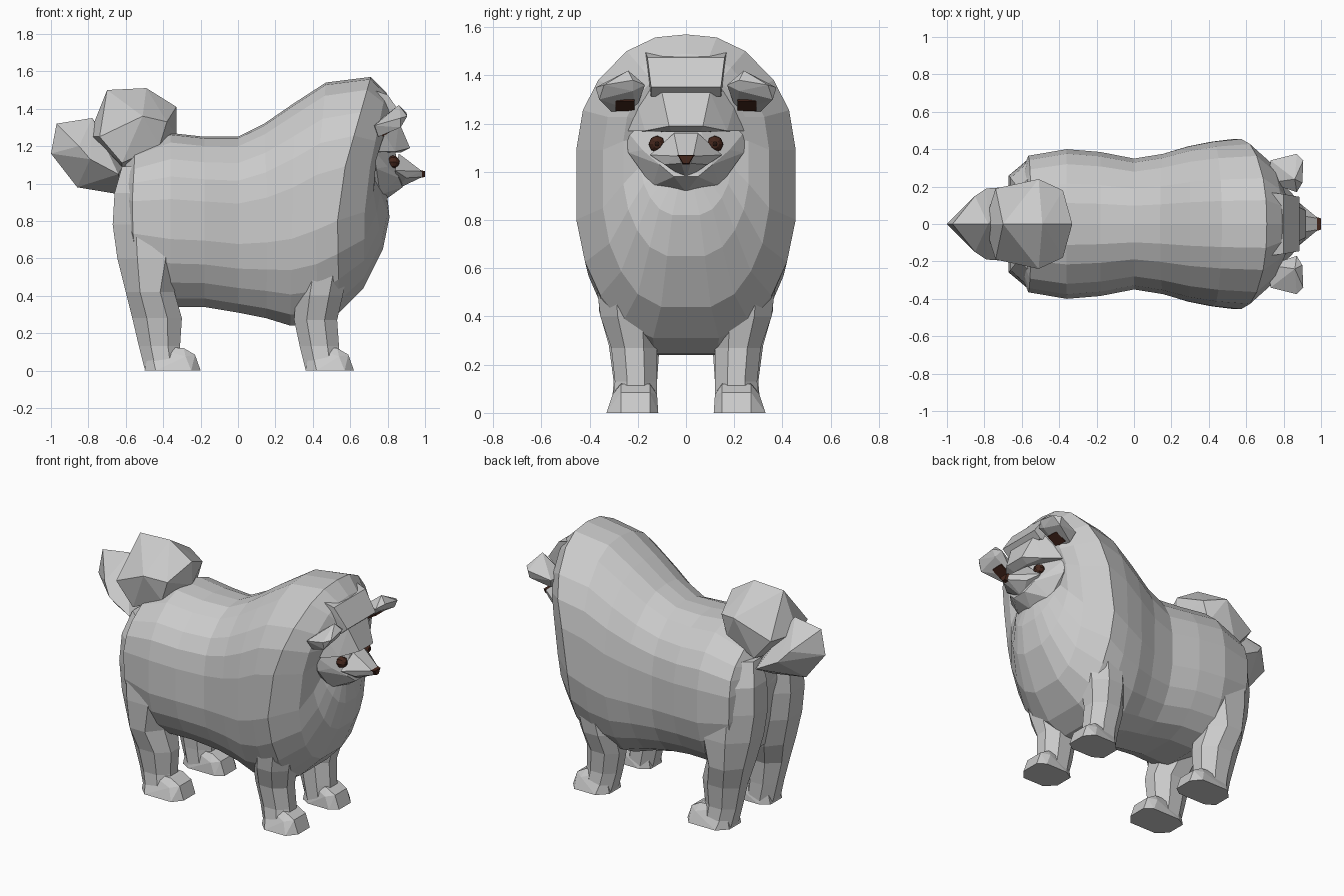
import bpy
import bmesh
from math import sin, cos, pi, atan
from mathutils import Vector

default_cube = bpy.data.objects.get("Cube")
if default_cube:
    bpy.data.objects.remove(default_cube, do_unlink=True)


def make_material(name, red, green, blue):
    material = bpy.data.materials.new(name)
    material.use_nodes = True
    color = (red, green, blue, 1)
    material.diffuse_color = color
    material.node_tree.nodes["Principled BSDF"].inputs["Base Color"].default_value = color
    return material


fur = make_material("grey fur", .6, .6, .6)
brown = make_material("dark brown", .06, .02, .012)
pupil_brown = make_material("blackish brown", .02, .008, .005)


def finish(name, mesh_builder, material):
    """Turn a bmesh into a flat-shaded object."""
    bmesh.ops.recalc_face_normals(mesh_builder, faces=mesh_builder.faces)
    mesh = bpy.data.meshes.new(name)
    mesh_builder.to_mesh(mesh)
    mesh_builder.free()
    mesh.materials.append(material)
    part = bpy.data.objects.new(name, mesh)
    bpy.context.collection.objects.link(part)
    return part


def hull(name, points, material=fur):
    """Faceted convex block around the points."""
    builder = bmesh.new()
    for point in points:
        builder.verts.new(point)
    result = bmesh.ops.convex_hull(builder, input=builder.verts)
    unused = [item for item in result["geom_interior"] if isinstance(item, bmesh.types.BMVert)]
    bmesh.ops.delete(builder, geom=unused, context="VERTS")
    return finish(name, builder, material)


def both(points):
    """Add the mirrored twin of every point off the centre plane."""
    return points + [(x, -y, z) for x, y, z in points if y]


def flip(points, side):
    return [(x, y * side, z) for x, y, z in points]


def loft(name, rings):
    """Skin a row of rings and close both ends with fans."""
    builder = bmesh.new()
    rows = [[builder.verts.new(point) for point in ring] for ring in rings]
    count = len(rows[0])
    for row, following in zip(rows, rows[1:]):
        for i in range(count):
            j = (i + 1) % count
            builder.faces.new((row[i], row[j], following[j], following[i]))
    for row in (rows[0], rows[-1]):
        middle = builder.verts.new(sum((v.co for v in row), Vector()) / count)
        for i in range(count):
            builder.faces.new((row[i], row[(i + 1) % count], middle))
    return finish(name, builder, fur)


def weld(name, base, *additions):
    """Union the parts into one clean surface."""
    bpy.context.view_layer.objects.active = base
    for part in additions:
        union = base.modifiers.new("union", "BOOLEAN")
        union.operation = "UNION"
        union.solver = "EXACT"
        union.object = part
        bpy.ops.object.modifier_apply(modifier=union.name)
        bpy.data.objects.remove(part, do_unlink=True)
    base.name = name


# Half outline of the trunk's cross-section, from back to belly
half_outline = [
    (0, 1), (.28, .98), (.54, .89), (.8, .7), (.94, .5), (1, .24),
    (1, -.22), (.92, -.5), (.78, -.72), (.58, -.9), (.3, -1),
]
outline = half_outline + [(0, -1)] + [(-y, z) for y, z in half_outline[:0:-1]]


def body_ring(top_x, mid_x, low_x, top_z, low_z, half_width):
    """Tilted cross-section of the trunk."""
    ring = []
    for across, up in outline:
        end_x = top_x if up > 0 else low_x
        x = mid_x + (end_x - mid_x) * abs(up)
        z = (top_z + low_z) / 2 + up * (top_z - low_z) / 2
        ring.append((x, across * half_width, z))
    return ring


def leg_ring(z, back, front, inner, outer, side):
    """Octagon that fills the given rectangle."""
    ring = []
    for i in range(8):
        angle = pi / 4 * (i + .5)
        x = (back + front) / 2 + cos(angle) / cos(pi / 8) * (front - back) / 2
        y = (inner + outer) / 2 + sin(angle) / cos(pi / 8) * (outer - inner) / 2
        ring.append((x, y * side, z))
    return ring


# Trunk, from rump to chest and mane
trunk_rows = [
    (-.6, -.63, -.57, 1.12, .62, .22),
    (-.55, -.57, -.53, 1.19, .44, .365),
    (-.36, -.36, -.36, 1.27, .34, .4),
    (-.18, -.18, -.18, 1.25, .34, .385),
    (0, 0, 0, 1.25, .31, .35),
    (.14, .16, .15, 1.32, .28, .375),
    (.3, .29, .28, 1.43, .24, .415),
    (.47, .41, .43, 1.54, .245, .44),
    (.71, .53, .54, 1.57, .31, .455),
    (.79, .68, .67, 1.49, .44, .345),
    (.83, .71, .775, 1.42, .65, .26),
    (.82, .71, .81, 1.34, .82, .19),
]
trunk = loft("trunk", [body_ring(*row) for row in trunk_rows])

# Legs: height, back, front, inner, outer
hind_leg = [
    (1.09, -.62, -.4, .06, .25),
    (.95, -.66, -.3, .02, .34),
    (.78, -.67, -.25, .015, .36),
    (.6, -.645, -.28, .02, .37),
    (.42, -.6, -.34, .05, .36),
    (.28, -.565, -.3, .11, .32),
    (.13, -.53, -.31, .12, .3),
    (.01, -.5, -.3, .12, .31),
]
front_leg = [
    (.6, .34, .6, .1, .38),
    (.4, .31, .56, .11, .355),
    (.27, .3, .53, .12, .31),
    (.13, .33, .54, .12, .295),
    (.01, .36, .55, .12, .31),
]


def paw(name, heel, toe, side):
    points = []
    for y in (.15, .27):
        points += [(heel + .03, y, .13), (toe - .09, y, .12), (toe - .03, y, .085)]
        points += [(heel, y, 0), (toe, y, 0)]
    for y in (.115, .33):
        points += [(heel + .06, y, 0), (toe - .05, y, 0)]
    for y in (.12, .305):
        points.append((toe - .08, y, .075))
    return hull(name, flip(points, side))


limbs = []
for side in (1, -1):
    limbs.append(loft("hind_leg", [leg_ring(*row, side) for row in hind_leg]))
    limbs.append(loft("front_leg", [leg_ring(*row, side) for row in front_leg]))
    limbs.append(paw("hind_paw", -.5, -.2, side))
    limbs.append(paw("front_paw", .36, .62, side))
weld("body_and_legs", trunk, *limbs)

# Curled tail in two puffs
upper_puff = hull("upper_puff", both([
    (-.8, 0, 1.25), (-.7, 0, 1.5), (-.49, 0, 1.51), (-.33, 0, 1.41),
    (-.33, 0, 1.26), (-.62, 0, 1.07),
    (-.74, .19, 1.25), (-.51, .24, 1.36), (-.38, .18, 1.33),
    (-.62, .19, 1.11), (-.42, .18, 1.2),
]))
lower_puff = hull("lower_puff", both([
    (-1, 0, 1.16), (-.97, 0, 1.32), (-.78, 0, 1.35), (-.86, 0, .98),
    (-.62, 0, .94), (-.6, 0, 1.12),
    (-.85, .15, 1.2), (-.79, .19, 1.13), (-.64, .2, 1.05),
]))
weld("tail", upper_puff, lower_puff)

# Head: brow, jaw, muzzle and forehead tuft
brow = hull("brow", both([
    (.92, .07, 1.19), (.86, .1, 1.33), (.84, .17, 1.17), (.87, .06, 1.165),
    (.74, .25, 1.17), (.74, .22, 1.34), (.68, .22, 1.17),
]))
jaw = hull("jaw", both([
    (.73, .25, 1.175), (.74, .24, 1.08), (.76, .14, .94), (.79, 0, .915),
    (.8, .18, 1.09), (.84, .06, 1.175), (.86, .11, 1.03), (.88, .05, .98),
    (.66, .25, 1.12), (.7, .13, .93),
]))
muzzle = hull("muzzle", both([
    (.985, .03, 1.065), (.985, .02, 1.035), (.93, .045, 1.085),
    (.86, .05, 1.16), (.84, .15, 1.07), (.9, .09, 1.03), (.85, 0, .97),
]))
tuft = hull("forehead_tuft", both([
    (.885, .145, 1.352), (.84, .145, 1.312), (.8, .16, 1.475), (.72, .17, 1.5),
    (.72, .15, 1.312),
]))
weld("head", brow, jaw, muzzle, tuft)
hull("nose", both([
    (.975, .037, 1.07), (1, .03, 1.067), (1, .012, 1.035), (.975, .015, 1.03),
]), brown)

# Ears and eyes
ear = [
    (.86, .24, 1.42), (.9, .22, 1.38), (.87, .17, 1.36), (.905, .34, 1.36),
    (.87, .375, 1.35), (.87, .36, 1.3), (.88, .22, 1.335),
    (.72, .22, 1.31), (.73, .34, 1.31), (.75, .21, 1.25), (.75, .31, 1.25),
]


def eye_ball(name, x, y, z, radius, material):
    bpy.ops.mesh.primitive_uv_sphere_add(segments=8, ring_count=6, radius=radius,
                                         location=(x, y, z), rotation=(0, pi / 2, 0))
    ball = bpy.context.object
    ball.name = name
    ball.data.materials.append(material)


for side, label in ((1, "left"), (-1, "right")):
    hull(label + "_ear", flip(ear, side))
    bpy.ops.mesh.primitive_cube_add(size=1, location=(.805, .253 * side, 1.276),
                                    rotation=(0, -atan(.6), 0))
    inner = bpy.context.object
    inner.name = label + "_inner_ear"
    inner.scale = (.08, .08, .009)
    inner.data.materials.append(brown)
    eye_ball(label + "_eye", .828, .12 * side, 1.115, .035, brown)
    eye_ball(label + "_pupil", .849, .12 * side, 1.116, .016, pupil_brown)
